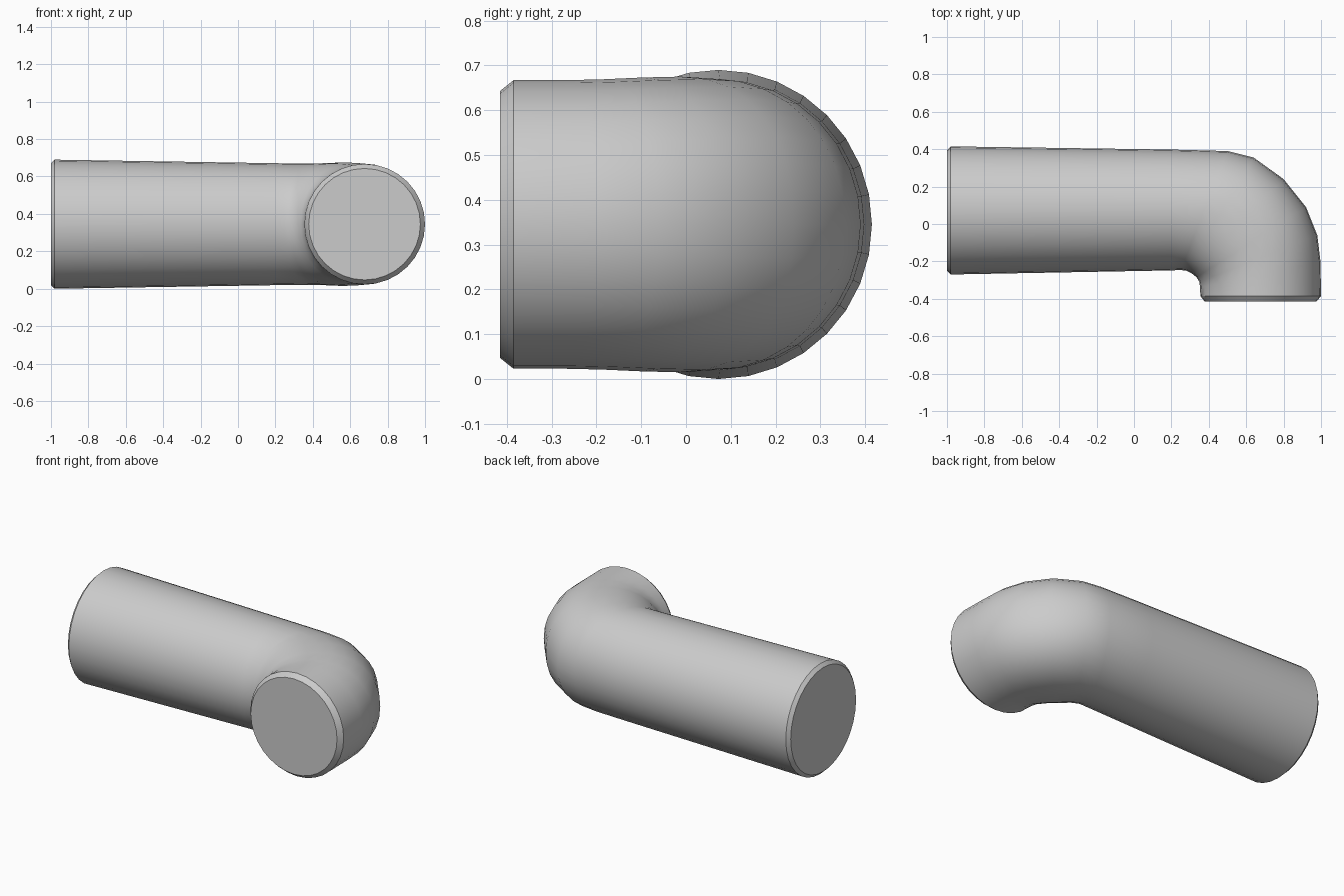
import bpy, bmesh, math
from mathutils import Vector

cube = bpy.data.objects.get("Cube")
if cube:
    bpy.data.objects.remove(cube, do_unlink=True)

SIDES = 32
MID_Z = 0.345

# Cross-sections along the bend: outer x, y, inner x, y, half height, roundness
SECTIONS = [
    (-1.0, 0.395, -1.0, -0.25, 0.325, 1.0),
    (-0.98, 0.415, -0.98, -0.27, 0.345, 1.0),
    (0.2, 0.398, 0.2, -0.248, 0.326, 1.0),
    (0.5, 0.39, 0.25, -0.246, 0.324, 1.0),
    (0.64, 0.355, 0.28, -0.25, 0.326, 0.95),
    (0.8, 0.24, 0.31, -0.265, 0.33, 0.9),
    (0.92, 0.09, 0.335, -0.285, 0.328, 0.92),
    (0.98, -0.06, 0.35, -0.31, 0.324, 0.96),
    (0.997, -0.2, 0.353, -0.34, 0.322, 1.0),
    (1.0, -0.385, 0.355, -0.385, 0.322, 1.0),
    (0.975, -0.415, 0.378, -0.415, 0.298, 1.0),
]


def soft(value, power):
    return math.copysign(abs(value) ** power, value)


def add_ring(bm, ox, oy, ix, iy, half, power):
    outer, inner = Vector((ox, oy, MID_Z)), Vector((ix, iy, MID_Z))
    centre, arm = (outer + inner) / 2, (outer - inner) / 2
    ring = []
    for i in range(SIDES):
        a = math.tau * i / SIDES
        up = Vector((0, 0, half * soft(math.sin(a), power)))
        ring.append(bm.verts.new(centre + arm * soft(math.cos(a), power) + up))
    return ring


# Solid elbow tube with closed ends
bm = bmesh.new()
rings = [add_ring(bm, *s) for s in SECTIONS]
for a, b in zip(rings, rings[1:]):
    for i in range(SIDES):
        j = (i + 1) % SIDES
        bm.faces.new((a[i], a[j], b[j], b[i]))
bm.faces.new(rings[0])
bm.faces.new(rings[-1])
bmesh.ops.recalc_face_normals(bm, faces=bm.faces)
mesh = bpy.data.meshes.new("elbow_pipe")
bm.to_mesh(mesh)
bm.free()

pipe = bpy.data.objects.new("elbow_pipe", mesh)
bpy.context.collection.objects.link(pipe)

# Plain grey finish
grey = bpy.data.materials.new("plain_grey")
grey.use_nodes = True
colour = (0.6, 0.6, 0.6, 1.0)
grey.diffuse_color = colour
grey.node_tree.nodes["Principled BSDF"].inputs["Base Color"].default_value = colour
mesh.materials.append(grey)

bpy.ops.object.select_all(action="DESELECT")
pipe.select_set(True)
bpy.context.view_layer.objects.active = pipe
bpy.ops.object.shade_smooth_by_angle(angle=math.radians(35))
